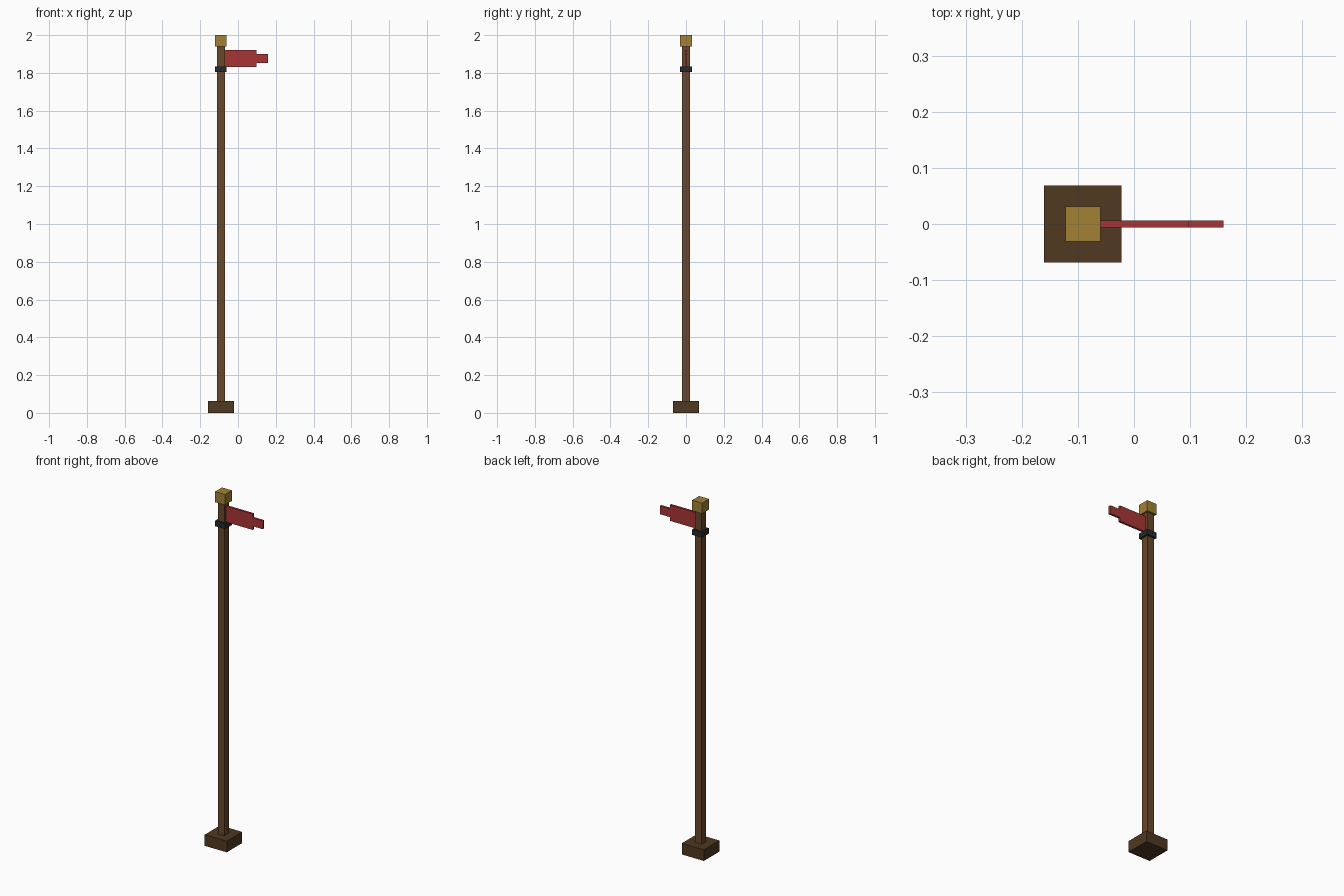
import bpy

if "Cube" in bpy.data.objects:
    bpy.data.objects.remove(bpy.data.objects["Cube"])

POLE_X = -0.091


def material(name, rgb):
    m = bpy.data.materials.new(name)
    m.diffuse_color = (*rgb, 1)
    m.use_nodes = True
    m.node_tree.nodes["Principled BSDF"].inputs["Base Color"].default_value = m.diffuse_color
    return m


def box(name, x, width, depth, z0, z1, mat):
    bpy.ops.mesh.primitive_cube_add(size=1, location=(x, 0, (z0 + z1) / 2))
    ob = bpy.context.object
    ob.name = name
    ob.scale = (width, depth, z1 - z0)
    bpy.ops.object.transform_apply(location=False, rotation=False, scale=True)
    ob.data.materials.append(mat)
    return ob


dark_wood = material("dark_wood", (0.08, 0.04, 0.015))
wood = material("wood", (0.14, 0.065, 0.025))
brass = material("brass", (0.36, 0.22, 0.035))
iron = material("iron", (0.02, 0.022, 0.025))
red = material("red_cloth", (0.40, 0.035, 0.035))

# Pole parts, stacked on one axis
box("base_block", POLE_X, 0.138, 0.138, 0.0, 0.063, dark_wood)
box("pole", POLE_X, 0.042, 0.042, 0.063, 1.94, wood)
box("band", POLE_X, 0.062, 0.062, 1.804, 1.835, iron)
box("finial", POLE_X, 0.062, 0.062, 1.94, 2.0, brass)

# Pennant: broad panel and narrower tip
box("flag_panel", 0.0135, 0.167, 0.0125, 1.832, 1.922, red)
box("flag_tip", 0.128, 0.063, 0.0125, 1.853, 1.90, red)
